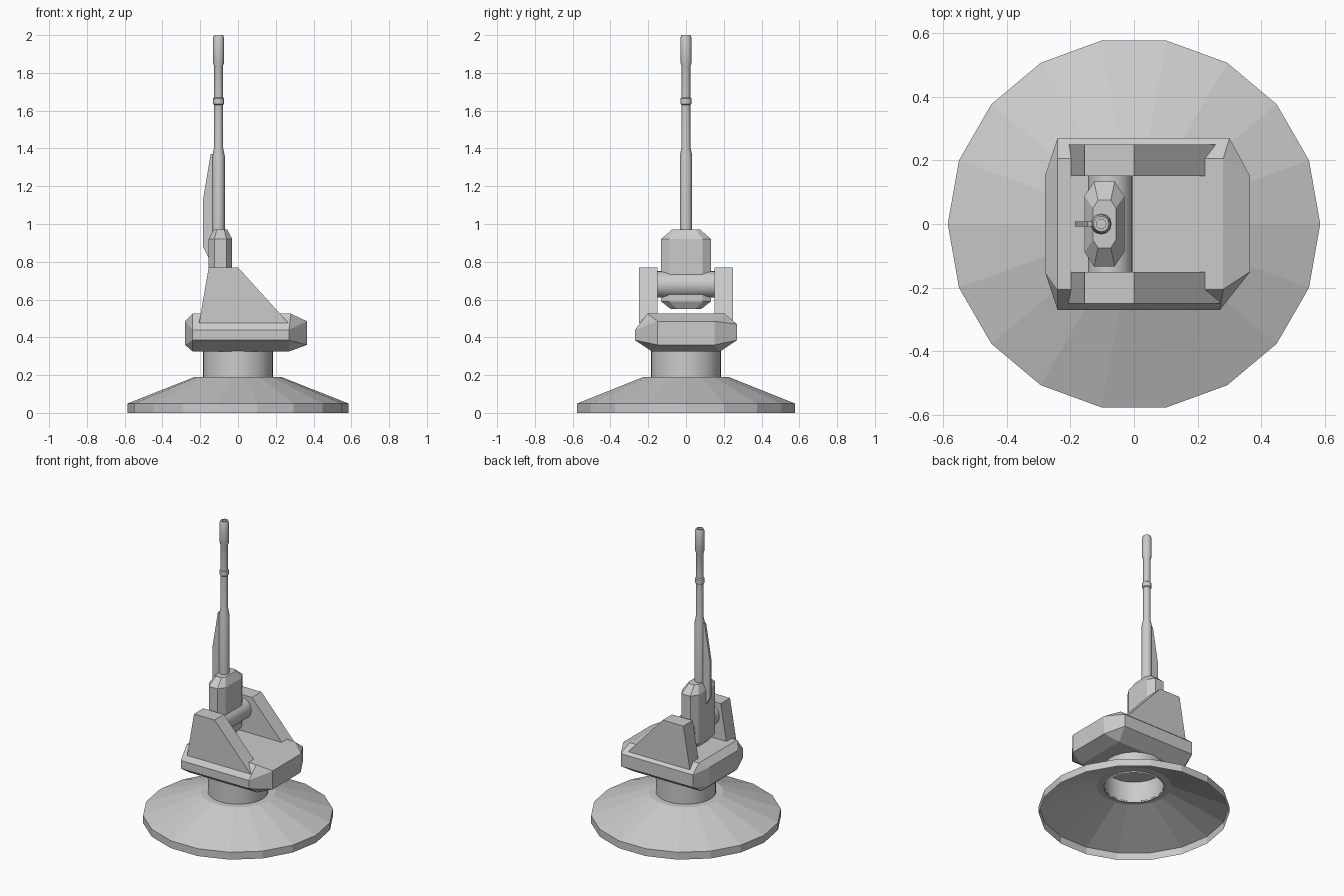
import bpy, bmesh
from math import cos, sin, pi, radians

if "Cube" in bpy.data.objects:
    bpy.data.objects.remove(bpy.data.objects["Cube"])


def add_object(name, bm, smooth=None):
    bmesh.ops.recalc_face_normals(bm, faces=bm.faces)
    mesh = bpy.data.meshes.new(name)
    bm.to_mesh(mesh)
    bm.free()
    ob = bpy.data.objects.new(name, mesh)
    bpy.context.collection.objects.link(ob)
    if smooth:
        bpy.ops.object.select_all(action='DESELECT')
        ob.select_set(True)
        bpy.context.view_layer.objects.active = ob
        bpy.ops.object.shade_smooth_by_angle(angle=radians(smooth))
    return ob


def lathe(name, profile, sides, cx=0, cap=False, smooth=None):
    """Revolve (radius, z) points about a vertical axis at x = cx."""
    bm = bmesh.new()
    rings = [[bm.verts.new((cx + r * cos(2 * pi * i / sides), r * sin(2 * pi * i / sides), z))
              for i in range(sides)] for r, z in profile]
    for a, b in zip(rings, rings[1:]):
        for i in range(sides):
            j = (i + 1) % sides
            bm.faces.new((a[i], a[j], b[j], b[i]))
    if cap:
        bm.faces.new(rings[0])
        bm.faces.new(rings[-1])
    return add_object(name, bm, smooth)


def hull(name, points):
    bm = bmesh.new()
    for p in points:
        bm.verts.new(p)
    bmesh.ops.convex_hull(bm, input=bm.verts)
    bmesh.ops.dissolve_limit(bm, angle_limit=radians(2), verts=bm.verts, edges=bm.edges)
    return add_object(name, bm)


def plate(name, profile, y0, y1):
    """Extrude an (x, z) outline from y0 to y1."""
    bm = bmesh.new()
    face = bm.faces.new([bm.verts.new((x, y0, z)) for x, z in profile])
    ext = bmesh.ops.extrude_face_region(bm, geom=[face], use_keep_orig=True)
    bmesh.ops.translate(bm, vec=(0, y1 - y0, 0),
                        verts=[v for v in ext['geom'] if isinstance(v, bmesh.types.BMVert)])
    return add_object(name, bm)


# Hollow 18-sided skirt and open neck
lathe("base_skirt", [(0.585, 0), (0.585, 0.05), (0.23, 0.19), (0.185, 0.19)], 18)
lathe("neck", [(0.185, 0.18), (0.185, 0.34)], 32, smooth=40)

# Faceted turntable body: hull of its six main faces
pts = []
for x0, x1, y, z in ((-0.24, 0.27, 0.18, 0.325), (-0.24, 0.28, 0.205, 0.525)):
    pts += [(x, s * y, z) for x in (x0, x1) for s in (-1, 1)]
for x in (-0.28, 0.365):
    pts += [(x, s * 0.15, z) for s in (-1, 1) for z in (0.36, 0.485)]
for y, x1, z1 in ((-0.27, 0.27, 0.44), (0.27, 0.30, 0.47)):
    pts += [(x, y, z) for x in (-0.24, x1) for z in (0.385, z1)]
hull("turntable_body", pts)

# Side cheeks
cheek = [(-0.206, 0.475), (-0.155, 0.77), (0.0, 0.77), (0.268, 0.475)]
for side, s in (("front", -1), ("back", 1)):
    plate(side + "_cheek", cheek, s * 0.15, s * 0.25)

# Axle between the cheeks
axle = lathe("axle", [(0.07, -0.155), (0.07, 0.155)], 32, cap=True, smooth=40)
axle.rotation_euler = (pi / 2, 0, 0)
axle.location = (-0.075, 0, 0.68)

# Gun housing: eight-sided block with bevelled ends
pts = []
for hx, hy, cx, cy, z in ((0.038, 0.08, 0.018, 0.03, 0.55), (0.0625, 0.133, 0.03, 0.045, 0.59),
                          (0.0625, 0.133, 0.03, 0.045, 0.92), (0.036, 0.075, 0.016, 0.025, 0.97)):
    for sx in (-1, 1):
        for sy in (-1, 1):
            pts += [(-0.093 + sx * hx, sy * (hy - cy), z), (-0.093 + sx * (hx - cx), sy * hy, z)]
hull("gun_housing", pts)

# Stepped barrel with collar, muzzle and bore
lathe("barrel", [(0.033, 0.95), (0.033, 1.36), (0.023, 1.41), (0.023, 1.63), (0.029, 1.635),
                 (0.029, 1.665), (0.023, 1.67), (0.023, 1.835), (0.03, 1.855), (0.03, 1.985),
                 (0.024, 2.0), (0.015, 2.0), (0.015, 1.93)], 12, cx=-0.103, cap=True, smooth=35)

# Thin fin behind the barrel
plate("barrel_fin", [(-0.11, 1.37), (-0.145, 1.37), (-0.185, 1.13), (-0.185, 0.88),
                     (-0.15, 0.81), (-0.11, 0.81)], -0.008, 0.008)
